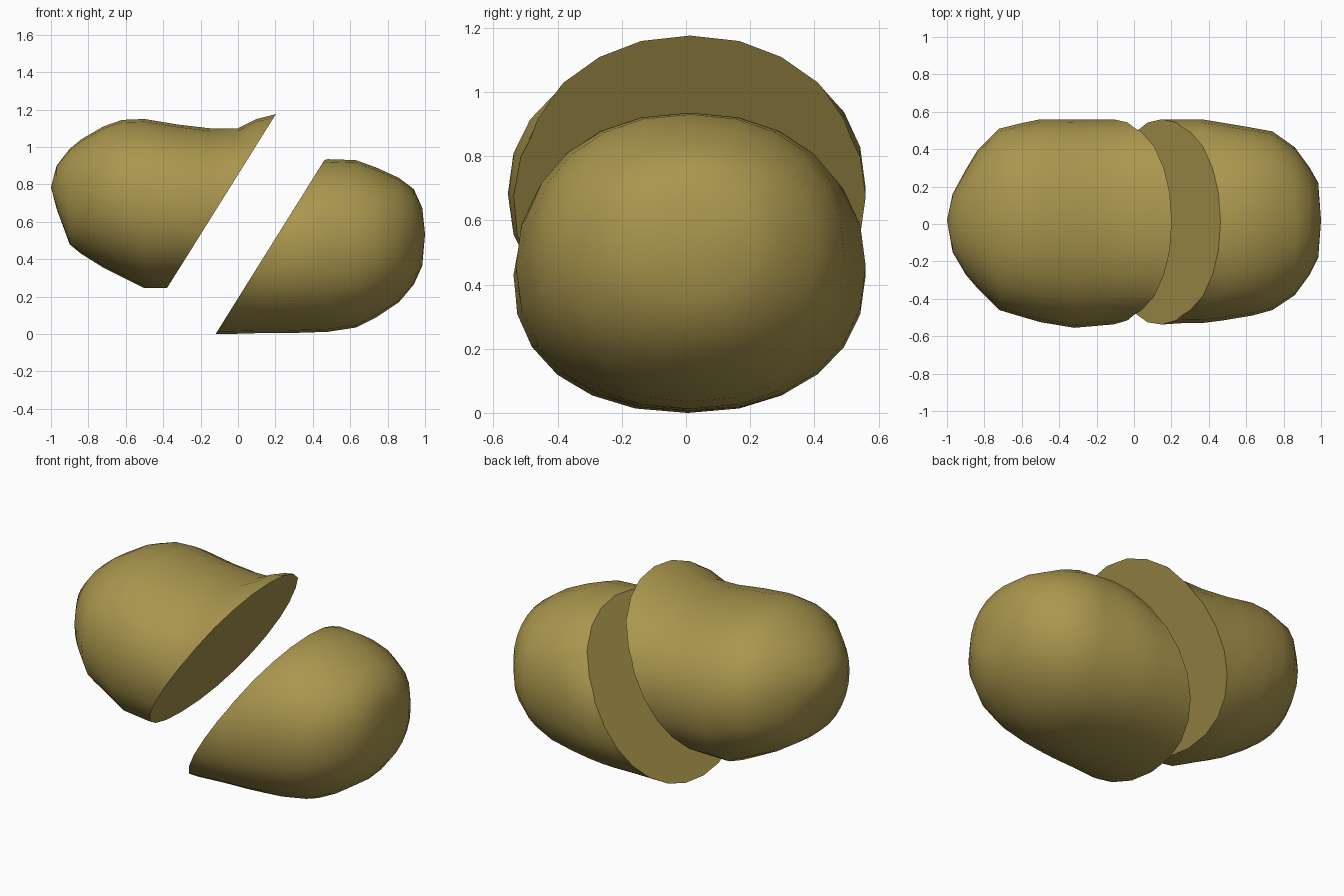
import bpy, bmesh, math
from mathutils import Vector

cube = bpy.data.objects.get("Cube")
if cube:
    bpy.data.objects.remove(cube)

skin = bpy.data.materials.new("tan_skin")
skin.use_nodes = True
colour = (0.40, 0.305, 0.075, 1)
skin.diffuse_color = colour
skin.node_tree.nodes["Principled BSDF"].inputs["Base Color"].default_value = colour

SIDES = 24
# Cross-sections along the tuber: x, bottom, top, front, back
SECTIONS = [
    (-.97, .67, .90, -.15, .16), (-.90, .48, .99, -.27, .29),
    (-.84, .43, 1.04, -.34, .39), (-.72, .355, 1.11, -.46, .51),
    (-.62, .305, 1.145, -.49, .535), (-.50, .245, 1.15, -.525, .56),
    (-.32, .245, 1.12, -.555, .56), (-.15, .25, 1.10, -.54, .56),
    (0, .25, 1.10, -.53, .56), (.10, .253, 1.15, -.53, .56),
    (.22, .257, 1.18, -.515, .54), (.37, .28, 1.175, -.49, .515),
    (.48, .335, 1.135, -.46, .495), (.60, .415, 1.08, -.38, .41),
    (.68, .51, 1.02, -.27, .30), (.725, .61, .92, -.18, .22),
]
TIPS = (-1, .02, .785), (.74, .02, .78)


def power(value, exponent):
    return math.copysign(abs(value) ** exponent, value)


def whole_tuber():
    """Loft of slightly squared ovals, closed to a point at each end."""
    bm = bmesh.new()
    rings = []
    for x, low, high, front, back in SECTIONS:
        ring = []
        for i in range(SIDES):
            a = math.tau * i / SIDES
            y = (front + back) / 2 + (back - front) / 2 * power(math.cos(a), .92)
            z = (low + high) / 2 + (high - low) / 2 * power(math.sin(a), .92)
            ring.append(bm.verts.new((x, y, z)))
        rings.append(ring)
    for a, b in zip(rings, rings[1:]):
        for i in range(SIDES):
            j = (i + 1) % SIDES
            bm.faces.new((a[i], a[j], b[j], b[i]))
    for tip, ring in zip(TIPS, (rings[0], rings[-1])):
        point = bm.verts.new(tip)
        for i in range(SIDES):
            bm.faces.new((point, ring[i], ring[(i + 1) % SIDES]))
    bmesh.ops.recalc_face_normals(bm, faces=bm.faces[:])
    return bm


def half(name, keep_right, offset):
    """Slice the tuber along the slanted plane and cap the cut flat."""
    bm = whole_tuber()
    for face in bm.faces:
        face.smooth = True
    cut = bmesh.ops.bisect_plane(
        bm, geom=bm.verts[:] + bm.edges[:] + bm.faces[:],
        plane_co=(-.38, 0, .245), plane_no=Vector((.935, 0, -.585)).normalized(),
        clear_inner=keep_right, clear_outer=not keep_right)
    rim = [e for e in cut["geom_cut"] if isinstance(e, bmesh.types.BMEdge)]
    cap = bmesh.ops.contextual_create(bm, geom=rim)["faces"]
    for face in cap:
        face.smooth = False
    for edge in rim:
        edge.smooth = False
    bmesh.ops.recalc_face_normals(bm, faces=bm.faces[:])
    bmesh.ops.translate(bm, vec=offset, verts=bm.verts[:])
    mesh = bpy.data.meshes.new(name)
    bm.to_mesh(mesh)
    bm.free()
    mesh.materials.append(skin)
    bpy.context.collection.objects.link(bpy.data.objects.new(name, mesh))


half("upper_half", False, (0, 0, 0))
half("lower_half", True, (.26, 0, -.245))
